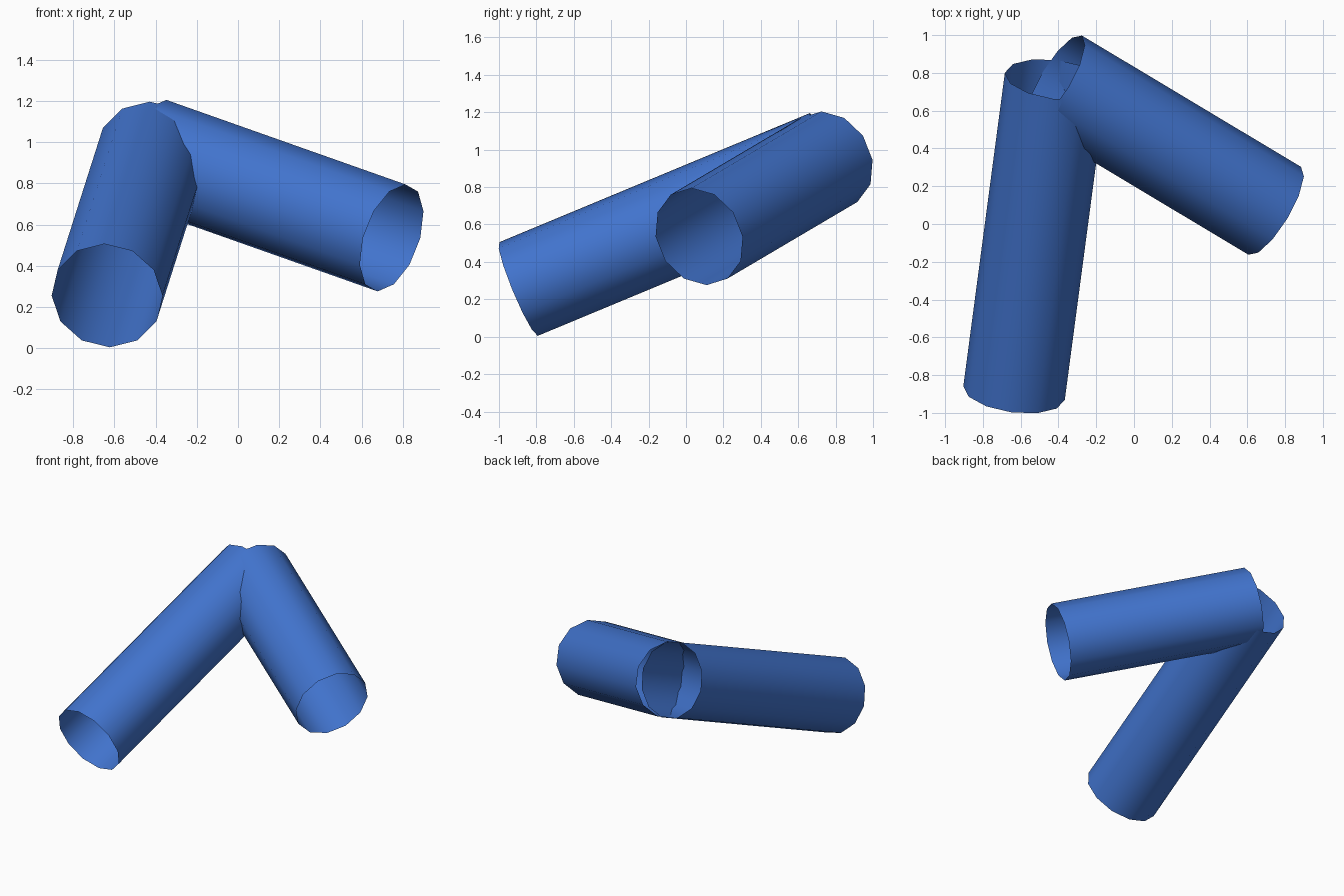
import bpy
import bmesh
import math
from mathutils import Vector

cube = bpy.data.objects.get("Cube")
if cube:
    bpy.data.objects.remove(cube, do_unlink=True)

# Single blue colour
blue = bpy.data.materials.new("blue")
blue.use_nodes = True
colour = (0.054, 0.175, 0.62, 1.0)
blue.diffuse_color = colour
blue.node_tree.nodes["Principled BSDF"].inputs["Base Color"].default_value = colour

SIDES = 12
RADIUS = 0.271


def open_tube(name, start, end):
    """Open-ended tube with square-cut ends and one corner pointing up."""
    start, end = Vector(start), Vector(end)
    axis = (end - start).normalized()
    up = Vector((0, 0, 1))
    up = (up - axis * up.dot(axis)).normalized()
    side = up.cross(axis)
    bm = bmesh.new()
    rings = []
    for centre in (start, end):
        ring = []
        for i in range(SIDES):
            a = math.tau * i / SIDES
            ring.append(bm.verts.new(centre + RADIUS * (up * math.cos(a) + side * math.sin(a))))
        rings.append(ring)
    for i in range(SIDES):
        j = (i + 1) % SIDES
        face = bm.faces.new((rings[0][i], rings[1][i], rings[1][j], rings[0][j]))
        face.normal_update()
        # Point every wall outwards
        if face.normal.dot(face.calc_center_median() - (start + end) / 2) < 0:
            face.normal_flip()
        face.smooth = True
    mesh = bpy.data.meshes.new(name)
    bm.to_mesh(mesh)
    bm.free()
    mesh.materials.append(blue)
    obj = bpy.data.objects.new(name, mesh)
    bpy.context.collection.objects.link(obj)
    return obj


# Two tubes sharing one joint at the back
joint = (-0.415, 0.765, 0.945)
open_tube("long_tube", joint, (-0.635, -0.895, 0.255))
open_tube("short_tube", joint, (0.745, 0.07, 0.535))
